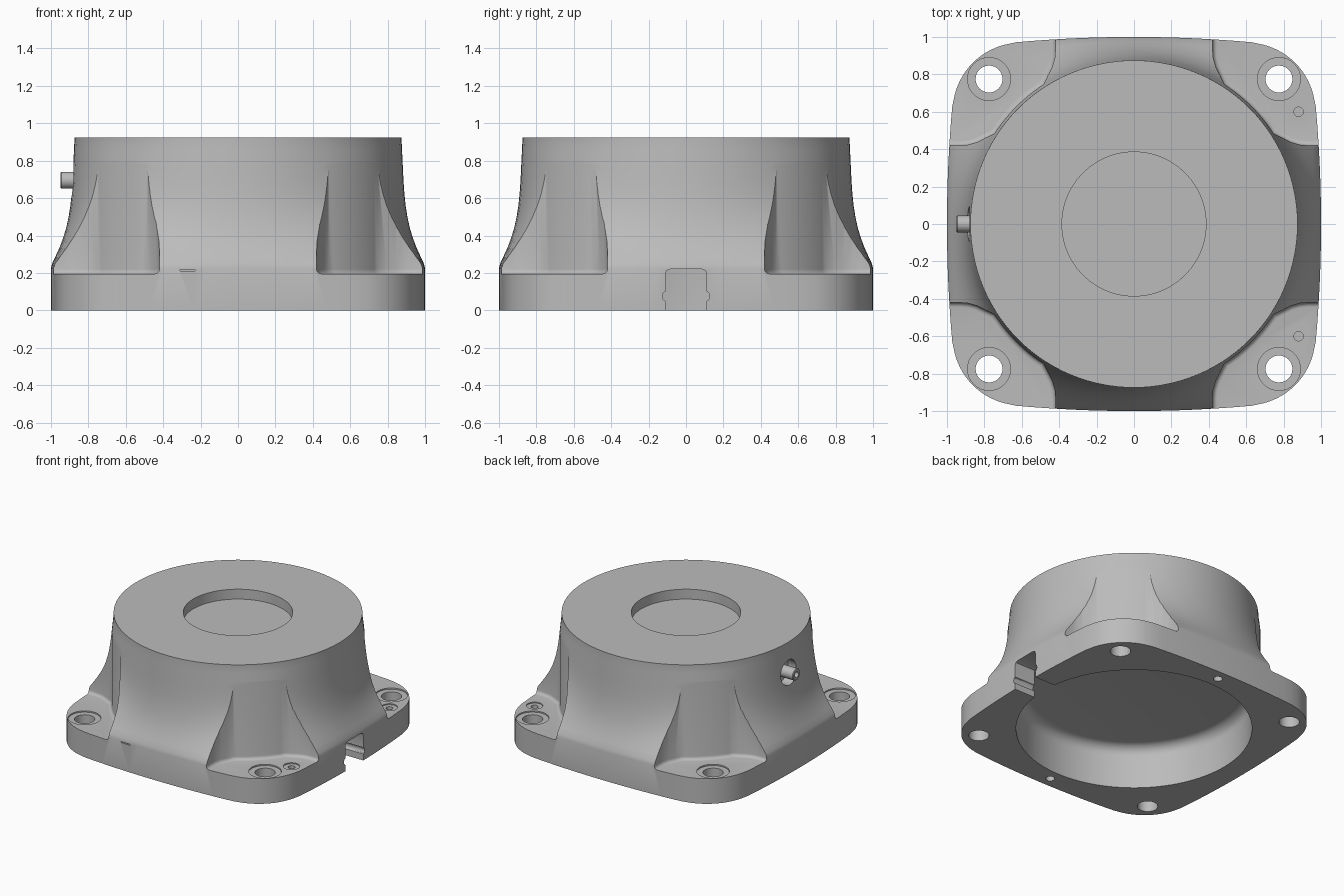
import bpy, bmesh
from math import sin, cos, pi, radians, sqrt
from mathutils import Vector

cube = bpy.data.objects.get("Cube")
if cube:
    bpy.data.objects.remove(cube, do_unlink=True)

grey = bpy.data.materials.new("plain grey")
grey.use_nodes = True
colour = (0.5, 0.5, 0.5, 1)
grey.diffuse_color = colour
grey.node_tree.nodes["Principled BSDF"].inputs["Base Color"].default_value = colour


def loft(name, rings, fillet=0):
    """Skin a stack of closed rings and cap both ends; fillet rounds the first ring."""
    bm = bmesh.new()
    loops = [[bm.verts.new(p) for p in ring] for ring in rings]
    n = len(loops[0])
    for a, b in zip(loops, loops[1:]):
        for i in range(n):
            j = (i + 1) % n
            bm.faces.new((a[i], a[j], b[j], b[i]))
    base = bm.faces.new(loops[0][::-1])
    bm.faces.new(loops[-1])
    bmesh.ops.recalc_face_normals(bm, faces=bm.faces)
    if fillet:
        bmesh.ops.bevel(bm, geom=list(base.edges), offset=fillet, segments=4,
                        profile=0.5, affect='EDGES')
    mesh = bpy.data.meshes.new(name)
    bm.to_mesh(mesh)
    bm.free()
    mesh.materials.append(grey)
    ob = bpy.data.objects.new(name, mesh)
    bpy.context.collection.objects.link(ob)
    return ob


def turned(name, profile, x=0, y=0, n=32):
    """Round solid about a vertical axis from (radius, height) pairs."""
    return loft(name, [[(x + r * cos(2 * pi * i / n), y + r * sin(2 * pi * i / n), z)
                        for i in range(n)] for r, z in profile])


def turned_x(name, profile, z, n=32):
    """Round solid about an axis along x from (radius, x) pairs."""
    return loft(name, [[(x, r * cos(2 * pi * i / n), z + r * sin(2 * pi * i / n))
                        for i in range(n)] for r, x in profile])


def cut(target, cutter):
    cutter.hide_render = True
    mod = target.modifiers.new("cut", 'BOOLEAN')
    mod.operation = 'DIFFERENCE'
    mod.solver = 'EXACT'
    mod.object = cutter
    bpy.context.view_layer.objects.active = target
    bpy.ops.object.modifier_apply(modifier=mod.name)
    bpy.data.objects.remove(cutter, do_unlink=True)


def smooth(ob):
    bpy.ops.object.select_all(action='DESELECT')
    ob.select_set(True)
    bpy.context.view_layer.objects.active = ob
    bpy.ops.object.shade_smooth_by_angle(angle=radians(30))


# Flange outline: bowed sides joined by round corners
quarter = []
for i in range(-8, 9):
    y = 0.632 * i / 8
    quarter.append(Vector((1 - y * y / 14, y)))
for i in range(1, 18):
    a = radians(5 + 80 * i / 18)
    quarter.append(Vector((0.6 + 0.37 * cos(a), 0.6 + 0.37 * sin(a))))
outline = []
for k in range(4):
    for p in quarter:
        outline.append(Vector((p.x, p.y, 0)) if k == 0 else
                       Vector(((-p.y, p.x), (-p.x, -p.y), (p.y, -p.x))[k - 1] + (0,)))

# Housing: square foot blending into a round drum; (height, share of square)
TOP = 0.925
RADIUS = 0.875
blend = [(0, 1), (0.225, 1), (0.25, 0.95), (0.29, 0.8), (0.34, 0.62), (0.39, 0.47),
         (0.44, 0.35), (0.5, 0.245), (0.56, 0.17), (0.62, 0.12), (0.68, 0.085),
         (0.74, 0.06), (0.8, 0.038), (0.86, 0.015), (0.9, 0), (TOP, 0)]
rings = [[(p.normalized() * RADIUS).lerp(p, f) + Vector((0, 0, z)) for p in outline]
         for z, f in blend]
housing = loft("housing", rings)

# Corner pockets leave flat pads with a filleted wall
half = [(0.42, 1.3), (0.42, 0.93), (0.424, 0.885), (0.437, 0.84), (0.46, 0.795)]
arc = [(0.889 * cos(radians(a)), 0.889 * sin(radians(a))) for a in range(57, 32, -2)]
pocket = half + arc + [(y, x) for x, y in reversed(half)] + [(1.3, 1.3)]
PAD = 0.195
for sx in (1, -1):
    for sy in (1, -1):
        cut(housing, loft("pocket_cutter", [[(sx * x, sy * y, z) for x, y in pocket]
                                            for z in (PAD, 1.3)], fillet=0.025))

# Bolt holes with shallow spot faces
for sx in (1, -1):
    for sy in (1, -1):
        cut(housing, turned("bolt_cutter", [(0.072, -0.1), (0.072, PAD - 0.01),
                            (0.115, PAD - 0.01), (0.115, 0.3)], sx * 0.775, sy * 0.775))

# Small blind holes in two pads and in the underside
for s in (1, -1):
    cut(housing, turned("pin_cutter", [(0.025, 0.1), (0.025, PAD - 0.008),
                        (0.058, PAD - 0.008), (0.058, 0.24)], 0.88, s * 0.6, 24))
    cut(housing, turned("dowel_cutter", [(0.032, -0.1), (0.032, 0.12)], 0, s * 0.917, 24))

# Round recess in the lid and filleted cavity underneath
cut(housing, turned("lid_recess_cutter", [(0.385, TOP - 0.077), (0.385, 1.2)], n=96))
cavity = [(0.83, -0.1), (0.83, 0.25)]
cavity += [(0.75 + 0.08 * cos(a * pi / 12), 0.25 + 0.08 * sin(a * pi / 12)) for a in range(1, 7)]
cut(housing, turned("cavity_cutter", cavity, n=128))

# Cable slot through the side, with a small groove in each wall
side = [(0.11, -0.1), (0.11, 0.015), (0.11, 0.05)]
side += [(0.11 + 0.017 * sin(pi * i / 6), 0.075 - 0.025 * cos(pi * i / 6)) for i in range(1, 6)]
side += [(0.11, 0.1), (0.11, 0.195), (0.103, 0.213), (0.085, 0.22)]
slot = side + [(-y, z) for y, z in reversed(side)]
cut(housing, loft("slot_cutter", [[(x, y, z) for y, z in slot] for x in (0.72, 1.2)]))

# Thin drain slit on the front
slit = [(-0.31, 0.211), (-0.23, 0.211), (-0.23, 0.218), (-0.31, 0.218)]
cut(housing, loft("slit_cutter", [[(x, y, z) for x, z in slit] for y in (-1.1, -0.97)]))

# Round well for the side nozzle
NOZZLE_Z = 0.695
cut(housing, turned_x("well_cutter", [(0.095, -0.81), (0.095, -1.1)], NOZZLE_Z))
smooth(housing)

# Hollow nozzle
nozzle = turned_x("nozzle", [(0.045, -0.8), (0.045, -0.945), (0.04, -0.95),
                             (0.022, -0.95), (0.022, -0.86)], NOZZLE_Z)
smooth(nozzle)
